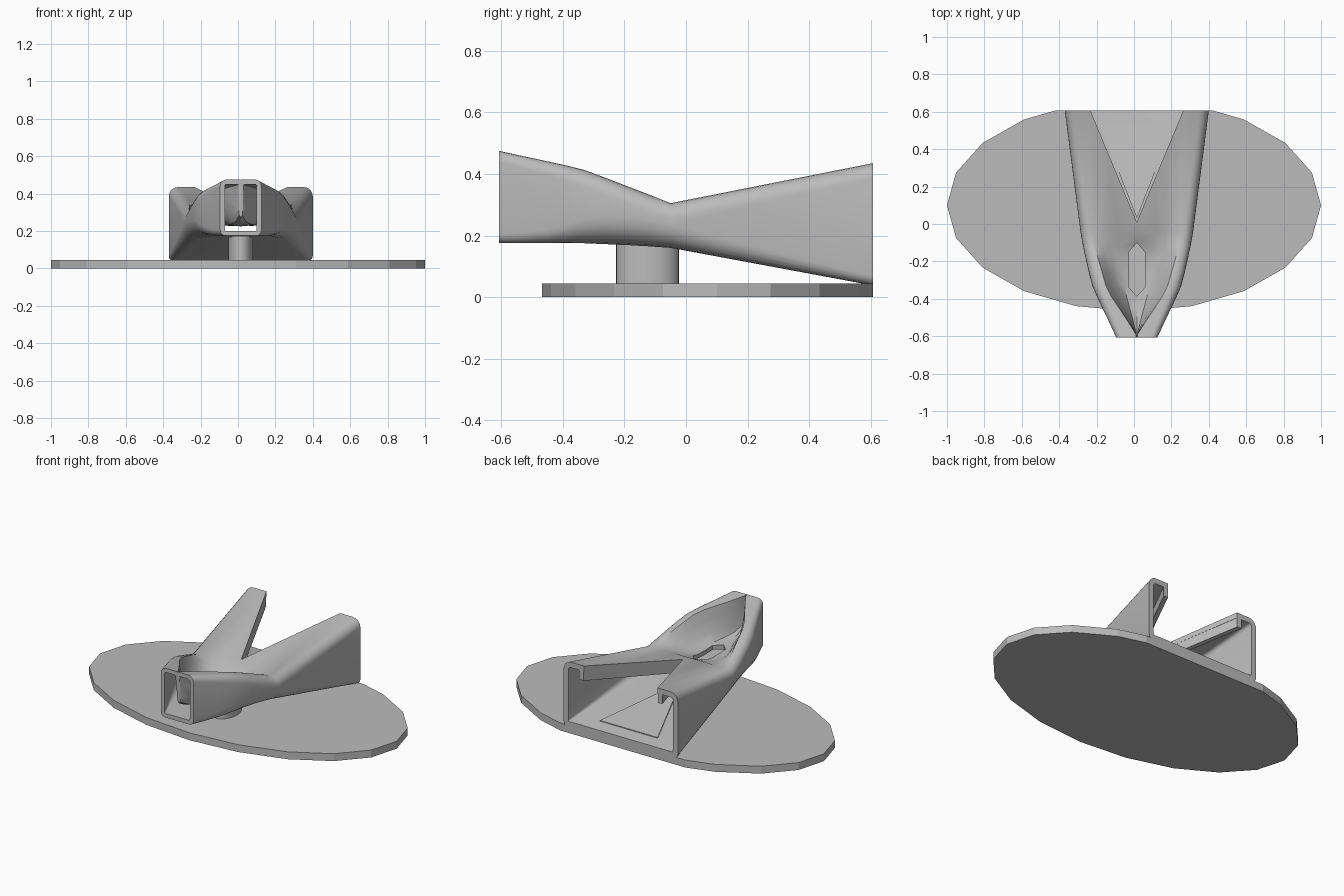
import bpy, bmesh, math
from mathutils import Vector

if "Cube" in bpy.data.objects:
    bpy.data.objects.remove(bpy.data.objects["Cube"], do_unlink=True)

CX = 0.015  # centre line of the bracket

grey = bpy.data.materials.new("plain_grey")
grey.use_nodes = True
grey.diffuse_color = (0.5, 0.5, 0.5, 1)
grey.node_tree.nodes["Principled BSDF"].inputs["Base Color"].default_value = (0.5, 0.5, 0.5, 1)


def finish(name, bm, smooth=None):
    bmesh.ops.recalc_face_normals(bm, faces=bm.faces)
    mesh = bpy.data.meshes.new(name)
    bm.to_mesh(mesh)
    bm.free()
    mesh.materials.append(grey)
    ob = bpy.data.objects.new(name, mesh)
    bpy.context.collection.objects.link(ob)
    if smooth:
        shade(ob, smooth)
    return ob


def activate(ob):
    bpy.ops.object.select_all(action='DESELECT')
    ob.select_set(True)
    bpy.context.view_layer.objects.active = ob


def shade(ob, degrees):
    activate(ob)
    bpy.ops.object.shade_smooth_by_angle(angle=math.radians(degrees))


def prism(name, low, high):
    """Solid between two matching outlines."""
    bm = bmesh.new()
    a = [bm.verts.new(p) for p in low]
    b = [bm.verts.new(p) for p in high]
    bm.faces.new(a)
    bm.faces.new(b)
    for i in range(len(a)):
        j = (i + 1) % len(a)
        bm.faces.new((a[i], a[j], b[j], b[i]))
    return finish(name, bm)


def cut(ob, outline, z0, z1):
    cutter = prism("cutter", [(CX + x, y, z0) for x, y in outline],
                   [(CX + x, y, z1) for x, y in outline])
    mod = ob.modifiers.new("cut", 'BOOLEAN')
    mod.operation, mod.solver, mod.object = 'DIFFERENCE', 'EXACT', cutter
    activate(ob)
    bpy.ops.object.modifier_apply(modifier=mod.name)
    bpy.data.objects.remove(cutter, do_unlink=True)


# Base plate: twenty-sided ellipse with its rear edge cut straight
bm = bmesh.new()
bmesh.ops.create_circle(bm, cap_ends=True, segments=20, radius=1)
# turn so that a corner lies on the long axis
first = max(bm.verts, key=lambda v: v.co.x).co
turn = math.atan2(first.y, first.x)
for v in bm.verts:
    a = math.atan2(v.co.y, v.co.x) - turn
    v.co = Vector((math.cos(a), 0.1 + 0.567 * math.sin(a), 0))
bmesh.ops.bisect_plane(bm, geom=bm.verts[:] + bm.edges[:] + bm.faces[:],
                       plane_co=(0, 0.607, 0), plane_no=(0, 1, 0), clear_outer=True)
top = bmesh.ops.extrude_face_region(bm, geom=bm.faces[:])["geom"]
for v in top:
    if isinstance(v, bmesh.types.BMVert):
        v.co.z = 0.045
finish("base_plate", bm)

# Support post
bm = bmesh.new()
bmesh.ops.create_cone(bm, cap_ends=True, segments=32, radius1=1, radius2=1, depth=1)
for v in bm.verts:
    v.co = Vector((CX + 0.066 * v.co.x, -0.125 + 0.102 * v.co.y, 0.105 + 0.14 * v.co.z))
finish("support_post", bm, 40)


# Bracket: hollow loft with a scooped top
def section(y, w, zb, zt, g, zc, rb, rt):
    """Closed outline: floor, rounded corners, rim and scoop."""
    half = [(0, zb)]
    for i in range(6):
        a = math.radians(18 * i)
        half.append((w - rb + rb * math.sin(a), zb + rb - rb * math.cos(a)))
    for i in range(6):
        a = math.radians(18 * i)
        half.append((w - rt + rt * math.cos(a), zt - rt + rt * math.sin(a)))
    g = min(g, w - rt - 0.002)
    for f, d in ((1, 0), (0.85, 0.35), (0.66, 0.72), (0.4, 0.95), (0, 1)):
        half.append((g * f, zt + (zc - zt) * d))
    ring = half + [(-x, z) for x, z in half[-2:0:-1]]
    return [(CX + x, y, z) for x, z in ring]


# y, half width, bottom, top, scoop half width, scoop floor, bottom and top radius
stations = [
    (-0.607, 0.11, 0.175, 0.475, 0.003, 0.474, 0.03, 0.035),
    (-0.59, 0.118, 0.175, 0.471, 0.004, 0.30, 0.03, 0.035),
    (-0.52, 0.15, 0.175, 0.456, 0.048, 0.265, 0.035, 0.04),
    (-0.45, 0.184, 0.175, 0.441, 0.095, 0.255, 0.045, 0.045),
    (-0.39, 0.212, 0.175, 0.428, 0.135, 0.25, 0.06, 0.05),
    (-0.33, 0.238, 0.175, 0.413, 0.165, 0.248, 0.08, 0.055),
    (-0.26, 0.256, 0.172, 0.387, 0.185, 0.247, 0.09, 0.055),
    (-0.19, 0.272, 0.169, 0.36, 0.205, 0.252, 0.09, 0.055),
    (-0.12, 0.287, 0.165, 0.333, 0.225, 0.268, 0.085, 0.055),
    (-0.05, 0.3, 0.16, 0.305, 0.24, 0.302, 0.075, 0.05),
    (0.607, 0.385, 0.038, 0.435, 0.25, 0.435, 0.03, 0.05),
]
bm = bmesh.new()
outer, inner = [], []
for y, w, zb, zt, g, zc, rb, rt in stations:
    t = 0.025 if y < 0 else 0.033
    groove = g + (0.015 if y < -0.58 else t)
    outer.append([bm.verts.new(p) for p in section(y, w, zb, zt, g, zc, rb, rt)])
    inner.append([bm.verts.new(p) for p in section(
        y, w - t, zb + t, zt - t, groove, min(zc, zt) - t,
        max(rb - t, 0.008), max(rt - t, 0.008))])


def bridge(a, b):
    for i in range(len(a)):
        j = (i + 1) % len(a)
        bm.faces.new((a[i], a[j], b[j], b[i]))


for rings in (outer, inner):
    for a, b in zip(rings, rings[1:]):
        bridge(a, b)
for end in (0, -1):
    bridge(outer[end], inner[end])
bracket = finish("bracket_shell", bm)

# Rear slot in the deck, and the long hole in the scoop
cut(bracket, [(0, 0.01), (0.287, 0.7), (-0.287, 0.7)], 0.2, 0.6)
cut(bracket, [(0, -0.385), (0.043, -0.34), (0.043, -0.15),
              (0, -0.1), (-0.043, -0.15), (-0.043, -0.34)], 0.212, 0.5)
shade(bracket, 35)


# Lips hanging from both edges of the slot
def lip_end(side, y, x, z, depth):
    return [(CX + side * (x + dx), y, z - dz)
            for dx, dz in ((0, 0.003), (0.03, 0.003), (0.03, depth), (0, depth))]


for side, name in ((1, "left_slot_lip"), (-1, "right_slot_lip")):
    prism(name, lip_end(side, 0.01, 0, 0.315, 0.08), lip_end(side, 0.607, 0.25, 0.435, 0.09))

# Thin triangular panel on the sloping floor
panel = [(0, 0.03), (0.195, 0.53), (-0.195, 0.53)]


def floor_z(y):
    return 0.193 - 0.122 * (y + 0.05) / 0.657


prism("floor_panel", [(CX + x, y, floor_z(y) - 0.004) for x, y in panel],
      [(CX + x, y, floor_z(y) + 0.004) for x, y in panel])
